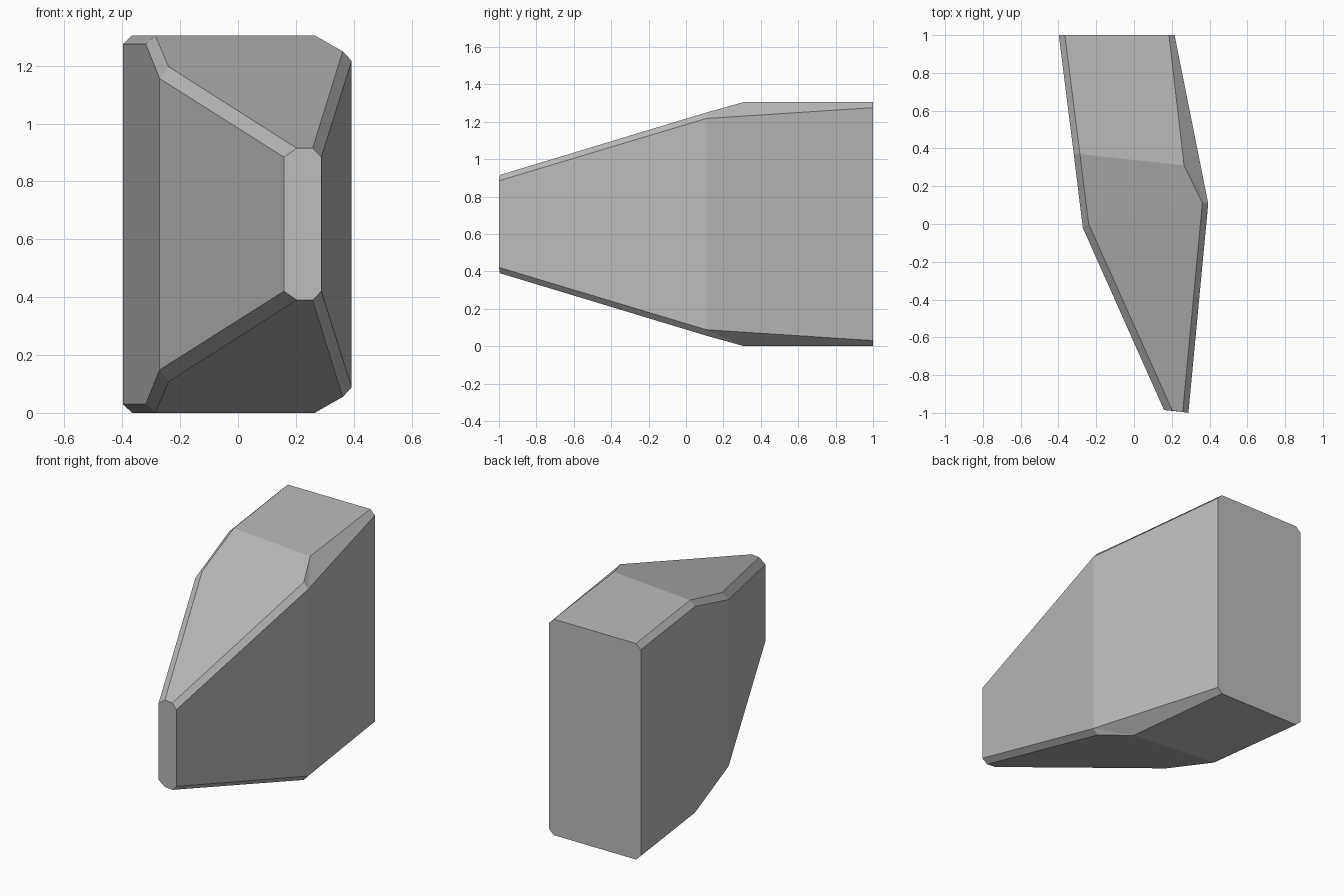
import bpy, bmesh

if "Cube" in bpy.data.objects:
    bpy.data.objects.remove(bpy.data.objects["Cube"])

HEIGHT = 1.305

# Upper half of each cross-section, from the left side over the top to the right:
# left side edge, left top edge, right top edge, right side edge
SECTIONS = [
    [(-0.398, 1.0, 1.275), (-0.366, 1.0, 1.305), (0.185, 1.0, 1.305), (0.215, 1.0, 1.275)],        # back
    [(-0.319, 0.37, 1.275), (-0.286, 0.37, 1.305), (0.265, 0.31, 1.305), (0.393, 0.108, 1.217)],   # shoulder
    [(-0.271, -0.02, 1.156), (-0.24, 0.0, 1.197), (0.362, 0.112, 1.25), (0.393, 0.108, 1.217)],    # widest
    [(0.159, -0.985, 0.884), (0.203, -0.988, 0.915), (0.258, -0.995, 0.915), (0.288, -1.0, 0.884)],  # nose
]


def full_ring(upper):
    """Mirror a half section about mid height to close it."""
    return upper + [(x, y, HEIGHT - z) for x, y, z in reversed(upper)]


# Chamfered wedge block skinned through the sections
bm = bmesh.new()
rings = [[bm.verts.new(p) for p in full_ring(s)] for s in SECTIONS]
for a, b in zip(rings, rings[1:]):
    for i in range(8):
        j = (i + 1) % 8
        bm.faces.new((a[i], a[j], b[j], b[i]))
bm.faces.new(rings[0])
bm.faces.new(rings[-1])
bmesh.ops.remove_doubles(bm, verts=bm.verts, dist=0.0005)
bmesh.ops.recalc_face_normals(bm, faces=bm.faces)

mesh = bpy.data.meshes.new("wedge_block")
bm.to_mesh(mesh)
bm.free()
block = bpy.data.objects.new("wedge_block", mesh)
bpy.context.collection.objects.link(block)

# Plain grey finish
grey = bpy.data.materials.new("plain_grey")
grey.diffuse_color = (0.5, 0.5, 0.5, 1.0)
grey.use_nodes = True
grey.node_tree.nodes["Principled BSDF"].inputs["Base Color"].default_value = grey.diffuse_color
mesh.materials.append(grey)
